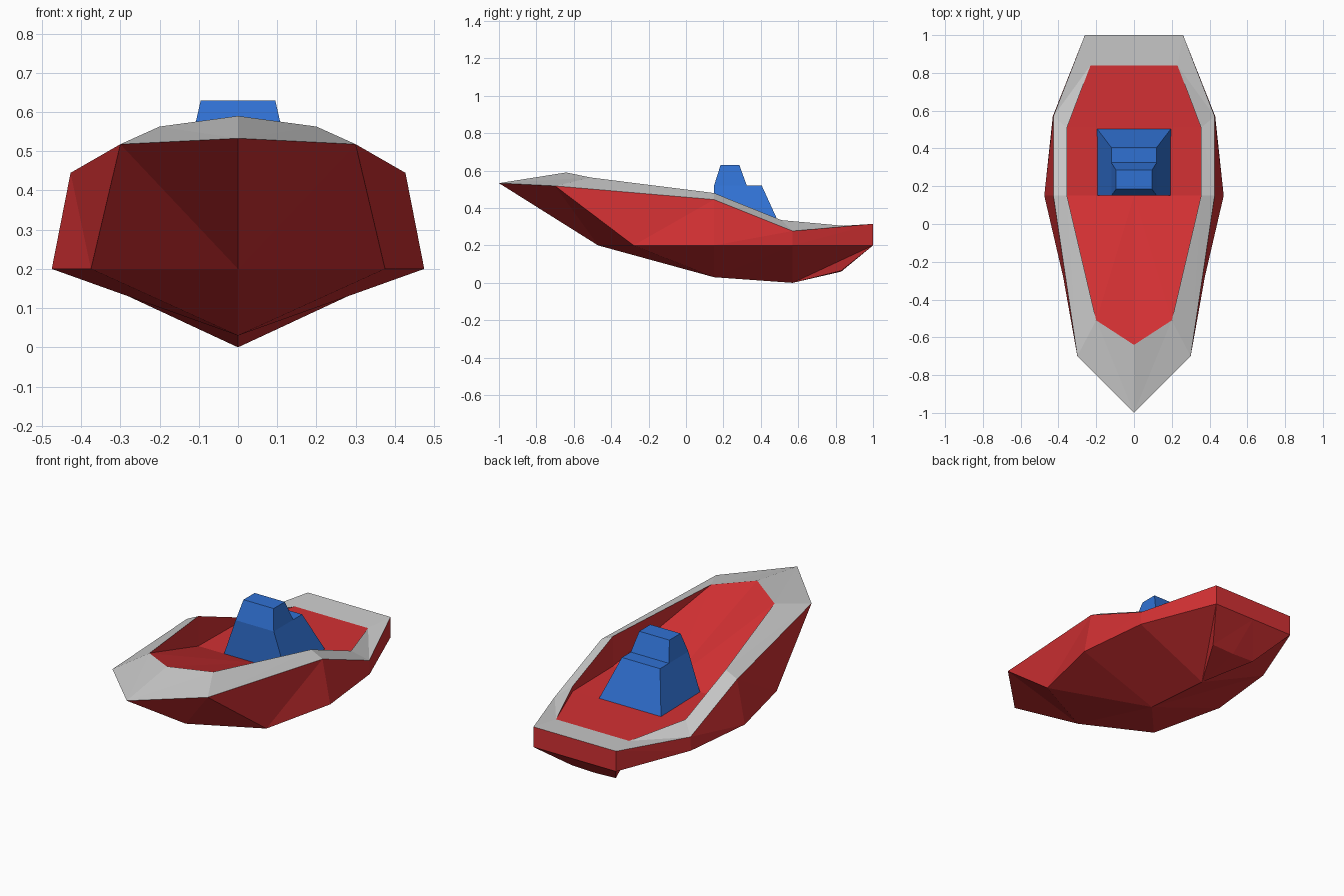
import bpy, bmesh

if "Cube" in bpy.data.objects:
    bpy.data.objects.remove(bpy.data.objects["Cube"])


def material(name, rgb):
    m = bpy.data.materials.new(name)
    m.diffuse_color = (*rgb, 1)
    m.use_nodes = True
    m.node_tree.nodes["Principled BSDF"].inputs["Base Color"].default_value = m.diffuse_color
    return m


RED = material("red", (0.65, 0.03, 0.033))
GREY = material("light grey", (0.6, 0.6, 0.6))
BLUE = material("blue", (0.03, 0.165, 0.65))


def make_object(name, faces, mats):
    """faces: list of (points, material index); shared points are welded."""
    bm = bmesh.new()
    verts = {}
    for pts, mat in faces:
        vs = []
        for p in pts:
            key = tuple(round(c, 4) + 0.0 for c in p)
            if key not in verts:
                verts[key] = bm.verts.new(key)
            if verts[key] not in vs:
                vs.append(verts[key])
        if len(vs) > 2 and not bm.faces.get(vs):
            bm.faces.new(vs).material_index = mat
    bmesh.ops.recalc_face_normals(bm, faces=bm.faces)
    me = bpy.data.meshes.new(name)
    bm.to_mesh(me)
    bm.free()
    for m in mats:
        me.materials.append(m)
    ob = bpy.data.objects.new(name, me)
    bpy.context.collection.objects.link(ob)
    return ob


# Hull lines of one half, bow to stern centre
keel = [(0, -.47, .2), (0, .15, .03), (0, .15, .03), (0, .57, 0), (.14, .83, .065), (0, .83, .06)]
chine = [(0, -.47, .2), (.375, -.28, .2), (.475, .15, .2), (.43, .57, .2), (.26, 1, .2), (0, 1, .2)]
outer = [(0, -1, .533), (.3, -.7, .518), (.427, .15, .445), (.427, .57, .277), (.26, 1, .315), (0, 1, .315)]
inner = [(0, -.64, .59), (.2, -.51, .563), (.355, .15, .48), (.355, .51, .335), (.23, .84, .305), (0, .84, .305)]
floor = inner[:2] + [(.355, .15, .31), (.355, .51, .305)] + inner[4:]
centre = [inner[0], inner[0], (0, .15, .31), (0, .51, .305), inner[5], inner[5]]

# Skin the strips between neighbouring lines; the rim strip is grey
half = [([keel[3], keel[4], keel[5]], 0)]
lines = [centre, floor, inner, outer, chine, keel]
for k in range(5):
    a, b = lines[k], lines[k + 1]
    mat = 1 if k == 2 else 0
    for i in range(5):
        half.append(([a[i], a[i + 1], b[i]], mat))
        half.append(([a[i + 1], b[i + 1], b[i]], mat))
mirrored = [([(-x, y, z) for x, y, z in pts], m) for pts, m in half]
make_object("hull", half + mirrored, [RED, GREY])


# Cabin: lower house and smaller wheelhouse, in one closed shell
def rect(w, y0, y1, z):
    return [(-w, y0, z), (w, y0, z), (w, y1, z), (-w, y1, z)]


base = rect(.2, .15, .51, .29)
shelf = rect(.12, .15, .405, .52)
step = rect(.12, .15, .325, .52)
top = rect(.095, .185, .285, .63)
cabin = [(base, 0), (top, 0), ([step[3], step[2], shelf[2], shelf[3]], 0)]
for i in range(4):
    j = (i + 1) % 4
    side = [base[i], base[j], shelf[j], shelf[i]]
    if i == 1:
        side.insert(3, step[2])
    elif i == 3:
        side.insert(3, step[3])
    cabin.append((side, 0))
    cabin.append(([step[i], step[j], top[j], top[i]], 0))
# keep shelf edges welded to the side faces
fixed = []
for pts, m in cabin:
    if len(pts) == 5 and pts[0] == base[3]:
        pts = [base[3], base[0], shelf[0], step[3], shelf[3]]
    fixed.append((pts, m))
make_object("cabin", fixed, [BLUE])
